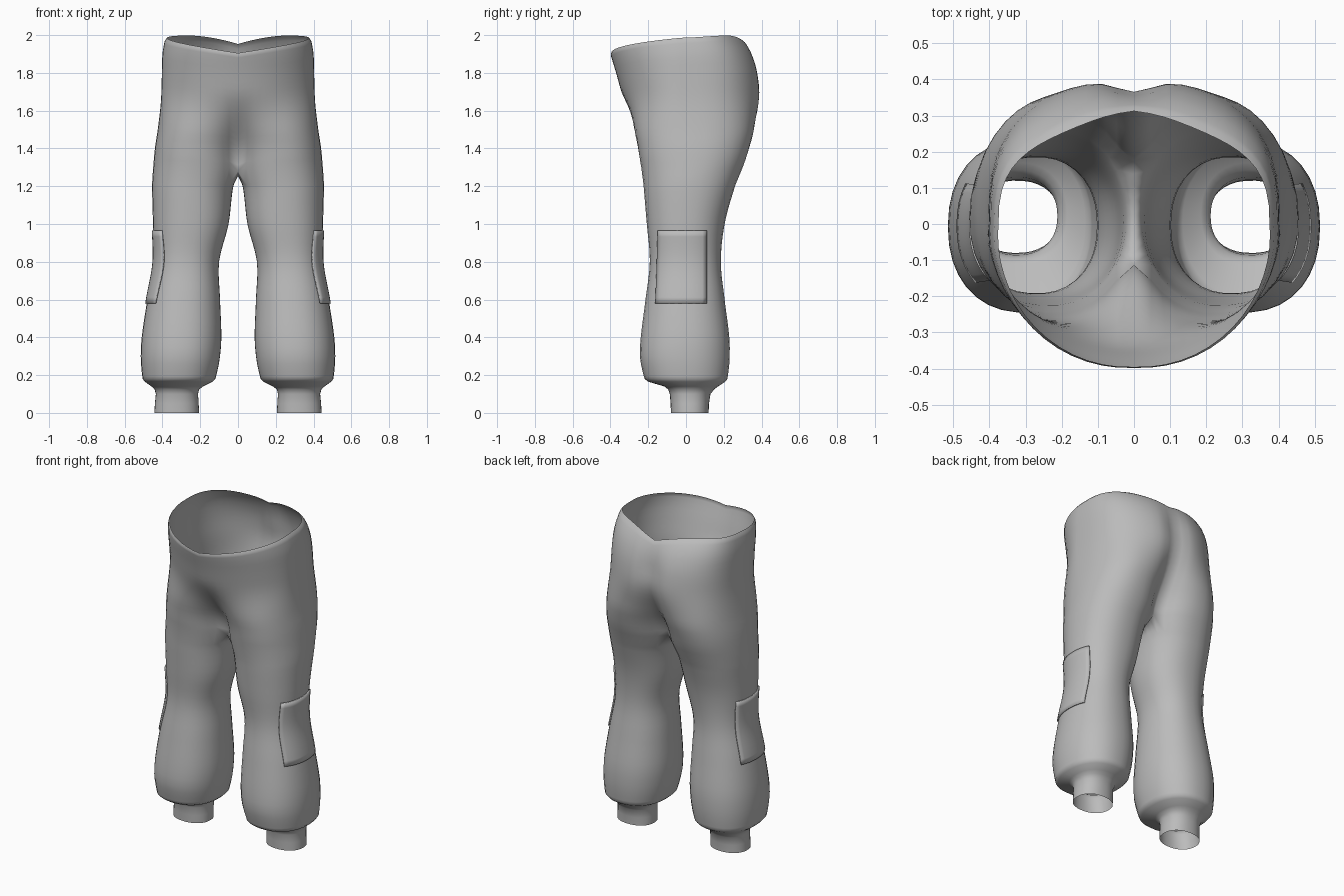
import bpy, math

if "Cube" in bpy.data.objects:
    bpy.data.objects.remove(bpy.data.objects["Cube"])

# Profile rows: height, inner x, outer x, front y, back y
BODY = [
    (.18, .12, .505, -.22, .22), (.24, .105, .512, -.235, .228), (.30, .095, .515, -.245, .232),
    (.40, .088, .51, -.24, .23), (.60, .095, .48, -.215, .205), (.80, .10, .445, -.192, .185),
    (1.0, .05, .45, -.208, .205), (1.2, .025, .455, -.225, .26), (1.26, 0, .452, -.23, .285),
    (1.4, 0, .44, -.26, .34), (1.5, 0, .425, -.293, .378), (1.65, 0, .408, -.33, .402),
    (1.8, 0, .403, -.37, .39), (1.9, 0, .40, -.40, .357), (1.96, 0, .39, -.412, .32),
    (2.0, 0, .38, -.42, .28)]
CUFF = [(.0, .207, .443, -.08, .12), (.05, .208, .44, -.082, .122), (.10, .212, .435, -.086, .13),
        (.125, .205, .442, -.095, .15), (.14, .185, .458, -.115, .17), (.165, .135, .493, -.20, .208)]
OUT, INN = 28, 8                       # segments on the outer side and the inner leg
PHI = ([math.radians(-150 + 300 * k / OUT) for k in range(OUT + 1)] +
       [math.radians(150 + 60 * k / INN) for k in range(1, INN)])


def power(v, p):
    return math.copysign(abs(v) ** p, v)


def profile(z):
    """Smoothly interpolated inner, outer, front, back at height z."""
    z = min(max(z, BODY[0][0]), BODY[-1][0])
    i = max(k for k in range(len(BODY) - 1) if BODY[k][0] <= z)
    a, b = BODY[i], BODY[i + 1]
    p, n = BODY[max(i - 1, 0)], BODY[min(i + 2, len(BODY) - 1)]
    h = b[0] - a[0]
    t = (z - a[0]) / h
    res = []
    for c in range(1, 5):
        ma = (b[c] - p[c]) / (b[0] - p[0]) * h
        mb = (n[c] - a[c]) / (n[0] - a[0]) * h
        res.append((2*t**3 - 3*t*t + 1) * a[c] + (t**3 - 2*t*t + t) * ma
                   + (3*t*t - 2*t**3) * b[c] + (t**3 - t*t) * mb)
    return res


def leg_point(phi, row):
    inner, outer, front, back = row
    return ((inner + outer) / 2 + (outer - inner) / 2 * power(math.cos(phi), .9),
            (front + back) / 2 + (back - front) / 2 * power(math.sin(phi), .9))


def torso_point(k, z):
    """Hip outline that turns into the two thigh outlines toward the crotch."""
    row = profile(z)
    th = math.radians(-90 + 180 * k / OUT)
    s = math.sin(th)
    x = row[1] * max(math.cos(th), 0)
    y = -.03 + ((row[3] + .03) * s ** .62 if s > 0 else (row[2] + .03) * abs(s) ** 1.08)
    if s > 0:                          # seat cleft
        y -= .035 * math.exp(-(x / .07) ** 2) * min(1, max(0, (2.0 - z) / .2))
    t = min(1, max(0, (1.72 - z) / .42))
    t = t * t * (3 - 2 * t)
    lx, ly = leg_point(PHI[k], row)
    x, y = x + (lx - x) * t, y + (ly - y) * t
    return (0 if k in (0, OUT) else max(x, 0), y)


def rim_height(k):
    """Waist edge: low in front, high at the hips, dipped at the back."""
    u = k / OUT
    return 1.905 + .093 * math.sin(min(u / .75, 1) * math.pi / 2) - .045 * max(0, (u - .75) / .25) ** 2


def seam_height(y):
    return 1.255 + 2 * min(abs(y), .15) ** 2


def make(name, verts, faces, mat):
    me = bpy.data.meshes.new(name)
    me.from_pydata(verts, [], faces)
    me.materials.append(mat)
    ob = bpy.data.objects.new(name, me)
    bpy.context.collection.objects.link(ob)
    bpy.ops.object.select_all(action='DESELECT')
    ob.select_set(True)
    bpy.context.view_layer.objects.active = ob
    bpy.ops.object.shade_smooth_by_angle(angle=math.radians(42))
    return ob


def mirror(ob):
    m = ob.modifiers.new("mirror", 'MIRROR')
    m.use_clip = True


cloth = bpy.data.materials.new("grey cloth")
cloth.diffuse_color = (.5, .5, .5, 1)
cloth.use_nodes = True
cloth.node_tree.nodes["Principled BSDF"].inputs["Base Color"].default_value = cloth.diffuse_color

# Trousers: cuff, leg, crotch ring and torso lofted as one half
verts, faces = [], []
N = len(PHI)
for row in CUFF:
    verts += [(*leg_point(p, row[1:]), row[0]) for p in PHI]
levels = [.18, .195, .22, .26] + [.30 + .046 * i for i in range(20)] + [1.21]
for z in levels:
    verts += [(*leg_point(p, profile(z)), z) for p in PHI]
rings = len(CUFF) + len(levels)
base = rings * N
for k, p in enumerate(PHI):            # shared ring with the crotch seam on the centre plane
    x, y = leg_point(p, profile(1.27))
    z = seam_height(y)
    if k <= OUT:
        x, y = torso_point(k, z)
    else:
        x = 0
    verts.append((x, y, z))
for i in range(rings):
    for k in range(N):
        j = (k + 1) % N
        faces.append((i*N + k, i*N + j, (i+1)*N + j, (i+1)*N + k))
prev = list(range(base, base + OUT + 1))
steps = [i / 18 * .96 for i in range(1, 19)] + [.98, 1.0]
for s in steps:
    cur = []
    for k in range(OUT + 1):
        zb = verts[base + k][2]
        z = zb + (rim_height(k) - zb) * s
        x, y = torso_point(k, z)
        if s == 1.0:                   # rim turned slightly inward
            x, y = x * .98, y * .985
        cur.append(len(verts))
        verts.append((x, y, z))
    for k in range(OUT):
        faces.append((prev[k], prev[k+1], cur[k+1], cur[k]))
    prev = cur
mirror(make("trousers", verts, faces, cloth))

# Side pockets: thin patches following the outside of each leg
verts, faces = [], []
U, V = 10, 12
for v in range(V + 1):
    z = .58 + .385 * v / V
    row = profile(z)
    half = (row[3] - row[2]) / 2
    mid = (row[3] + row[2]) / 2
    a = math.asin((-.152 + .012 * v / V - mid) / half)
    b = math.asin((.10 - mid) / half)
    for u in range(U + 1):
        p = a + (b - a) * u / U
        x, y = leg_point(p, row)
        verts.append((x + .008 * math.cos(p), y + .008 * math.sin(p), z))
for v in range(V):
    for u in range(U):
        i = v * (U + 1) + u
        faces.append((i, i + 1, i + U + 2, i + U + 1))
pocket = make("side_pockets", verts, faces, cloth)
sol = pocket.modifiers.new("thickness", 'SOLIDIFY')
sol.thickness = .009
sol.offset = -1
mirror(pocket)
